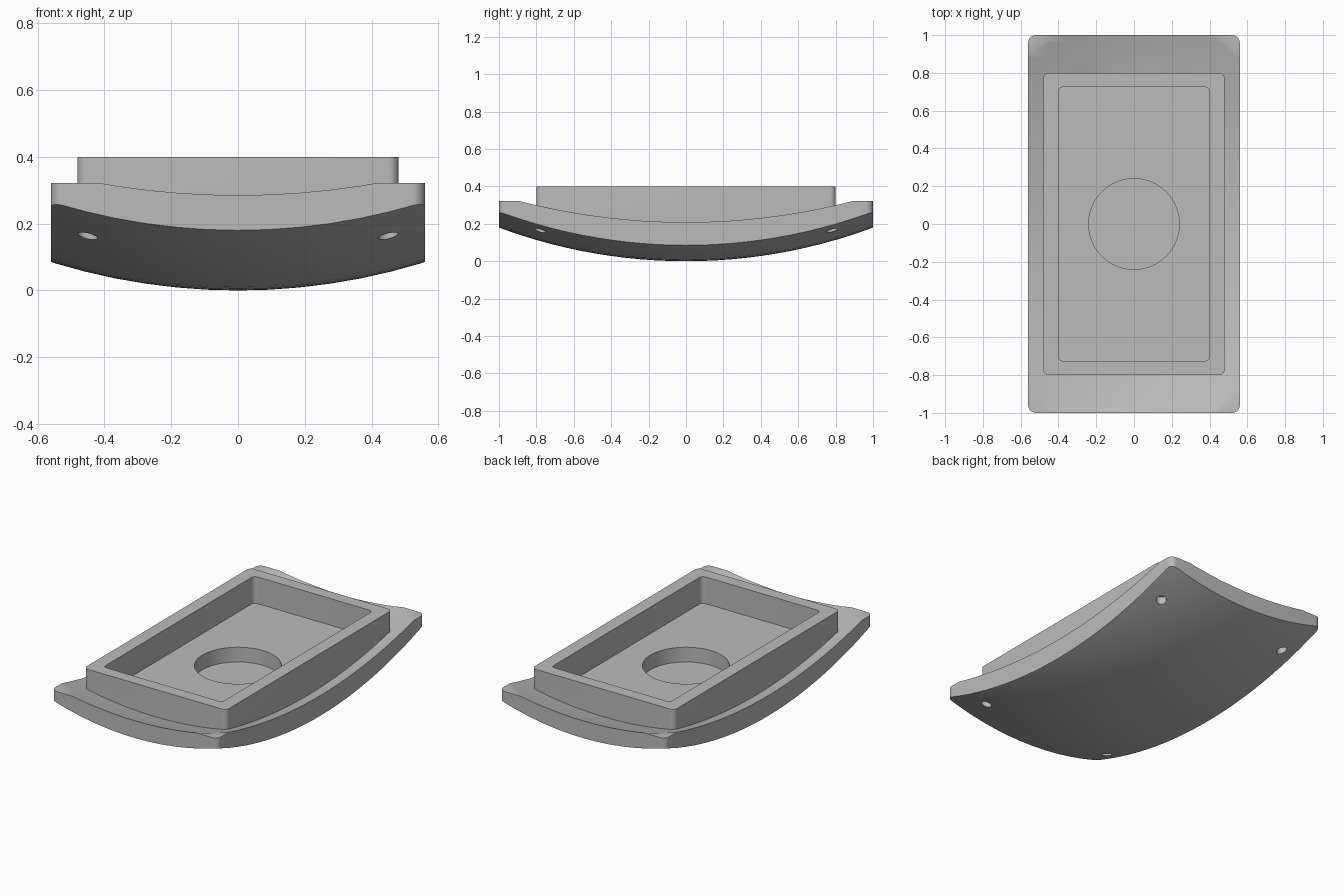
import bpy, bmesh, math

cube = bpy.data.objects.get("Cube")
if cube:
    bpy.data.objects.remove(cube, do_unlink=True)

grey = bpy.data.materials.new("plain grey")
grey.use_nodes = True
COLOUR = (0.5, 0.5, 0.5, 1)
grey.diffuse_color = COLOUR
grey.node_tree.nodes["Principled BSDF"].inputs["Base Color"].default_value = COLOUR


def sag(d, r):
    return r - math.sqrt(r * r - d * d)


def under(x, y):      # convex underside
    return sag(x, 1.887) + sag(y, 2.87)


def dish(x, y):       # curved upper surface of the base
    return 0.142 + sag(x, 2.4) + sag(y, 3.57)


def to_object(name, bm):
    bmesh.ops.recalc_face_normals(bm, faces=bm.faces)
    mesh = bpy.data.meshes.new(name)
    bm.to_mesh(mesh)
    bm.free()
    mesh.materials.append(grey)
    obj = bpy.data.objects.new(name, mesh)
    bpy.context.collection.objects.link(obj)
    return obj


def curved_block(name, low, high, nx=14, ny=28):
    """Solid between two height functions, larger than the footprint."""
    bm = bmesh.new()
    bmesh.ops.create_grid(bm, x_segments=nx, y_segments=ny, size=1)
    for v in bm.verts:
        v.co.x *= 0.64
        v.co.y *= 1.12
    lower = list(bm.verts)
    ext = bmesh.ops.extrude_face_region(bm, geom=list(bm.faces), use_keep_orig=True)
    for g in ext["geom"]:
        if isinstance(g, bmesh.types.BMVert):
            g.co.z = high(g.co.x, g.co.y)
    for v in lower:
        v.co.z = low(v.co.x, v.co.y)
    return to_object(name, bm)


def prism(name, hx, hy, r, z0, z1, seg=6):
    """Upright prism with rounded corners."""
    bm = bmesh.new()
    ring = []
    corners = [(1, 1), (-1, 1), (-1, -1), (1, -1)]
    for q, (sx, sy) in enumerate(corners):
        for i in range(seg + 1):
            a = (q + i / seg) * math.pi / 2
            ring.append(bm.verts.new((sx * (hx - r) + r * math.cos(a),
                                      sy * (hy - r) + r * math.sin(a), z0)))
    face = bm.faces.new(ring)
    ext = bmesh.ops.extrude_face_region(bm, geom=[face], use_keep_orig=True)
    for g in ext["geom"]:
        if isinstance(g, bmesh.types.BMVert):
            g.co.z = z1
    return to_object(name, bm)


def cylinder(name, x, y, r, z0, z1, seg):
    bm = bmesh.new()
    bmesh.ops.create_cone(bm, cap_ends=True, segments=seg, radius1=r, radius2=r, depth=z1 - z0)
    bmesh.ops.translate(bm, verts=bm.verts, vec=(x, y, (z0 + z1) / 2))
    return to_object(name, bm)


def combine(target, tool, operation):
    mod = target.modifiers.new("cut", "BOOLEAN")
    mod.operation, mod.solver, mod.object = operation, "EXACT", tool
    bpy.context.view_layer.objects.active = target
    bpy.ops.object.modifier_apply(modifier=mod.name)
    bpy.data.objects.remove(tool, do_unlink=True)


# Curved base, with its corners levelled off
base = curved_block("curved_tray", under, dish)
combine(base, prism("outline", 0.56, 1.0, 0.04, -0.2, 0.322), "INTERSECT")

# Raised rim on the base
rim = curved_block("rim", lambda x, y: dish(x, y) - 0.04, lambda x, y: 0.6)
combine(rim, prism("rim_outline", 0.48, 0.8, 0.03, -0.2, 0.4), "INTERSECT")
combine(base, rim, "UNION")

# Pocket and round recess
combine(base, prism("pocket", 0.4, 0.725, 0.025, 0.238, 0.6), "DIFFERENCE")
combine(base, cylinder("recess", 0, 0, 0.24, 0.148, 0.6, 64), "DIFFERENCE")

# Four small holes in the underside
for sx in (-1, 1):
    for sy in (-1, 1):
        combine(base, cylinder("hole", sx * 0.45, sy * 0.78, 0.03, 0.0, 0.2, 20), "DIFFERENCE")

for o in bpy.context.selected_objects:
    o.select_set(False)
base.select_set(True)
bpy.context.view_layer.objects.active = base
bpy.ops.object.shade_smooth_by_angle(angle=math.radians(30))
